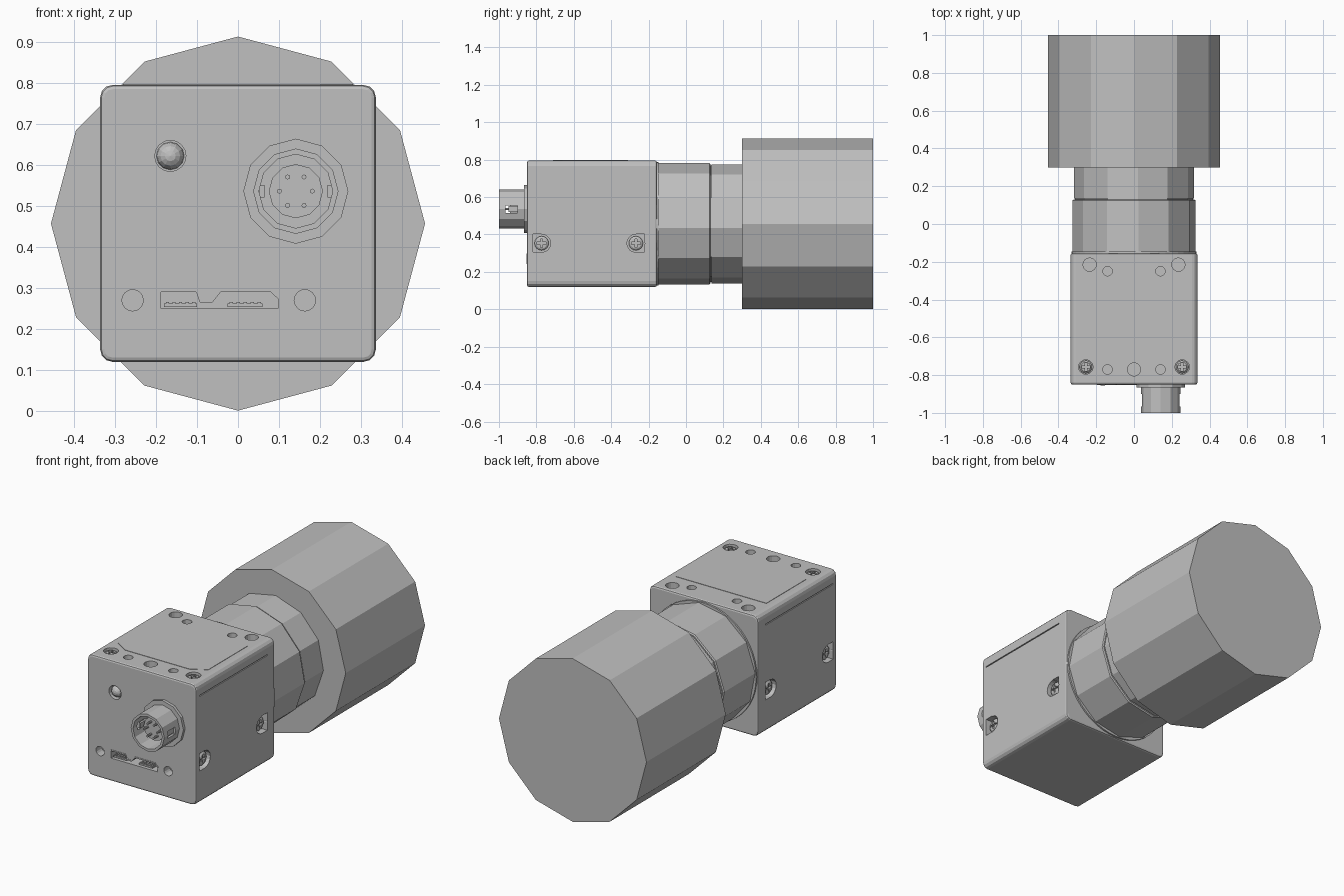
import bpy, bmesh
from math import cos, sin, pi, radians
from mathutils import Vector

cube = bpy.data.objects.get("Cube")
if cube:
    bpy.data.objects.remove(cube, do_unlink=True)

grey = bpy.data.materials.new("housing_grey")
grey.use_nodes = True
grey.diffuse_color = (0.53, 0.53, 0.53, 1)
grey.node_tree.nodes["Principled BSDF"].inputs["Base Color"].default_value = grey.diffuse_color

FRONT, UP = Vector((0, -1, 0)), Vector((0, 0, 1))
CZ = 0.457            # height of the optical axis
FACE, BACK = -0.85, -0.155
TOP, BOTTOM = 0.795, 0.12
HALF = 0.336


def finish(name, bm):
    bmesh.ops.remove_doubles(bm, verts=bm.verts, dist=1e-5)
    bmesh.ops.recalc_face_normals(bm, faces=bm.faces)
    mesh = bpy.data.meshes.new(name)
    bm.to_mesh(mesh)
    bm.free()
    mesh.materials.append(grey)
    ob = bpy.data.objects.new(name, mesh)
    bpy.context.collection.objects.link(ob)
    return ob


def lathe(name, profile, origin, axis, sides=12, phase=0):
    """Spin (radius, distance along axis) points around an axis."""
    bm = bmesh.new()
    turn = UP.rotation_difference(axis)
    rings = []
    for r, t in profile:
        angles = [radians(phase) + 2 * pi * i / sides for i in range(sides)]
        rings.append([bm.verts.new(Vector(origin) + turn @ Vector((r * cos(a), r * sin(a), t)))
                      for a in angles])
    for a, b in zip(rings, rings[1:]):
        for i in range(sides):
            j = (i + 1) % sides
            bm.faces.new((a[i], a[j], b[j], b[i]))
    for ring, (r, t) in ((rings[0], profile[0]), (rings[-1], profile[-1])):
        if r > 0:
            bm.faces.new(ring)
    return finish(name, bm)


def disc(name, r, t0, t1, origin, axis, sides=12, phase=0):
    return lathe(name, [(r, t0), (r, t1)], origin, axis, sides, phase)


def prism(name, points, depth):
    """Extrude a flat outline along a depth vector."""
    bm = bmesh.new()
    face = bm.faces.new([bm.verts.new(p) for p in points])
    new = bmesh.ops.extrude_face_region(bm, geom=[face])["geom"]
    bmesh.ops.translate(bm, vec=depth, verts=[v for v in new if isinstance(v, bmesh.types.BMVert)])
    return finish(name, bm)


def box(name, lo, hi):
    outline = [(lo[0], lo[1], lo[2]), (hi[0], lo[1], lo[2]),
               (hi[0], hi[1], lo[2]), (lo[0], hi[1], lo[2])]
    return prism(name, outline, Vector((0, 0, hi[2] - lo[2])))


def cut(target, cutters):
    for c in cutters:
        c.hide_render = True
        mod = target.modifiers.new("cut", "BOOLEAN")
        mod.operation, mod.solver, mod.object = "DIFFERENCE", "EXACT", c
        bpy.context.view_layer.objects.active = target
        bpy.ops.object.modifier_apply(modifier=mod.name)
        bpy.data.objects.remove(c, do_unlink=True)


def screw(name, origin, axis, r):
    """Domed head with a cross recess, just below the surface."""
    head = lathe(name, [(0, -0.035), (r, -0.035), (r, -0.014), (r * 0.75, -0.007), (0, -0.005)],
                 origin, axis, 16)
    o = Vector(origin)
    u = UP if axis != UP else Vector((0, 1, 0))
    v = axis.cross(u)
    bars = []
    for a, b in ((u, v), (v, u)):
        a, b = a * r * 0.62, b * r * 0.15
        bars.append(prism("bar", [o + a + b, o + a - b, o - a - b, o - a + b], axis * -0.02))
    cut(head, bars)


# Camera housing: rounded long edges, finer rounding on the end faces
body = box("housing", (-HALF, FACE, BOTTOM), (HALF, BACK, TOP))
bm = bmesh.new()
bm.from_mesh(body.data)
long_edges = [e for e in bm.edges if abs(e.verts[0].co.y - e.verts[1].co.y) > 0.1]
bmesh.ops.bevel(bm, geom=long_edges, offset=0.03, segments=3, profile=0.5, affect="EDGES")
rims = [e for e in bm.edges if abs(e.verts[0].co.y - e.verts[1].co.y) < 0.001]
bmesh.ops.bevel(bm, geom=rims, offset=0.01, segments=2, profile=0.5, affect="EDGES")
bm.to_mesh(body.data)
bm.free()

cutters = []


def hole(x, y, z, r, depth, axis):
    cutters.append(disc("hole", r, -depth, 0.02, (x, y, z), axis, 16))


# Top holes, mirrored left and right
hole(0, -0.77, TOP, 0.035, 0.05, UP)
for s in (-1, 1):
    hole(s * 0.235, -0.215, TOP, 0.035, 0.05, UP)
    hole(s * 0.14, -0.25, TOP, 0.025, 0.04, UP)
    hole(s * 0.14, -0.77, TOP, 0.025, 0.04, UP)
    hole(s * 0.255, -0.757, TOP, 0.038, 0.035, UP)
    screw("top_screw", (s * 0.255, -0.757, TOP), UP, 0.034)
    # Side screws in open-ended pockets, and the cover seam
    side = Vector((s, 0, 0))
    for y, d in ((-0.772, -1), (-0.268, 1)):
        hole(s * HALF, y, 0.353, 0.048, 0.035, side)
        y0, y1 = sorted((y, y + d * 0.047))
        x0, x1 = sorted((s * (HALF - 0.035), s * (HALF + 0.02)))
        cutters.append(box("pocket", (x0, y0, 0.305), (x1, y1, 0.403)))
        screw("side_screw", (s * (HALF - 0.004), y, 0.353), side, 0.038)
    x0, x1 = sorted((s * (HALF - 0.006), s * (HALF + 0.02)))
    cutters.append(box("seam", (x0, -0.82, 0.722), (x1, -0.22, 0.728)))

# Front holes for the plug screws and the indicator light
for x in (-0.257, 0.163):
    hole(x, FACE, 0.27, 0.026, 0.05, FRONT)
hole(-0.165, FACE, 0.622, 0.038, 0.03, FRONT)

# Data socket outline with a notch in its upper edge
socket = [(-0.195, 0.243), (0.105, 0.243), (0.105, 0.275), (0.083, 0.297), (-0.045, 0.297),
          (-0.065, 0.272), (-0.09, 0.272), (-0.098, 0.297), (-0.195, 0.297)]
inner = [(-0.188, 0.25), (0.098, 0.25), (0.098, 0.273), (0.08, 0.29), (-0.042, 0.29),
         (-0.062, 0.265), (-0.093, 0.265), (-0.102, 0.29), (-0.188, 0.29)]


def outline(pts, y):
    return [Vector((x, y, z)) for x, z in pts]


cutters.append(prism("socket_cut", outline(socket, FACE - 0.02), Vector((0, 0.11, 0))))
cut(body, cutters)
shell = prism("socket_shell", outline(socket, FACE - 0.002), Vector((0, 0.095, 0)))
cut(shell, [prism("bore", outline(inner, FACE - 0.02), Vector((0, 0.1, 0)))])
for x0, x1 in ((-0.18, -0.1), (-0.025, 0.06)):
    box("socket_tongue", (x0, FACE + 0.01, 0.254), (x1, FACE + 0.08, 0.262))
    for i in range(5):
        x = x0 + (x1 - x0) * (i + 0.5) / 5
        box("socket_contact", (x - 0.004, FACE + 0.012, 0.262), (x + 0.004, FACE + 0.08, 0.266))

# Indicator light
lathe("indicator_light", [(0.034, -0.03)] + [(0.034 * cos(a), -0.028 + 0.034 * sin(a))
      for a in (0, pi / 8, pi / 4, 3 * pi / 8)] + [(0, 0.006)], (-0.165, FACE, 0.622), FRONT)

# Raised cover panel on top, with clipped front corners
panel = [(-0.28, -0.31), (0.28, -0.31), (0.28, -0.66), (0.2, -0.71), (-0.2, -0.71), (-0.28, -0.66)]
prism("top_panel", [Vector((x, y, TOP - 0.002)) for x, y in panel], UP * 0.004)

# Round power connector: flange, hollow barrel with key windows, core and pins
px, pz = 0.141, 0.536
at = (px, FACE, pz)
disc("connector_flange", 0.128, -0.005, 0.016, at, FRONT)
barrel = lathe("connector_barrel", [(0, 0), (0.104, 0), (0.104, 0.15), (0.09, 0.15),
                                    (0.09, 0.02), (0, 0.02)], at, FRONT)
cut(barrel, [box("window", (px - 0.2, -0.965, pz - 0.02), (px + 0.2, -0.9, pz + 0.02))])
disc("connector_core", 0.066, 0.015, 0.09, at, FRONT)
for i in range(6):
    a = i * pi / 3
    disc("connector_pin", 0.006, 0.08, 0.125,
         (px + 0.04 * cos(a), FACE, pz + 0.04 * sin(a)), FRONT, 8)
for s in (-1, 1):
    box("connector_key", (px + s * 0.083 - 0.006, -0.95, pz - 0.015),
        (px + s * 0.083 + 0.006, -0.865, pz + 0.015))

# Lens: mount rim, mount ring, groove, tube and large faceted hood
axis_point = (0, 0, CZ)
disc("mount_rim", 0.331, 0.16, 0.146, axis_point, FRONT, 48)
lathe("mount_ring", [(0.326, 0.16), (0.326, -0.125), (0.32, -0.13)], axis_point, FRONT, 12, 26)
disc("lens_groove", 0.312, -0.125, -0.14, axis_point, FRONT, 12, 26)
disc("lens_tube", 0.319, -0.136, -0.31, axis_point, FRONT, 12, 26)
disc("lens_barrel", 0.456, -0.3, -1.0, axis_point, FRONT, 12)
